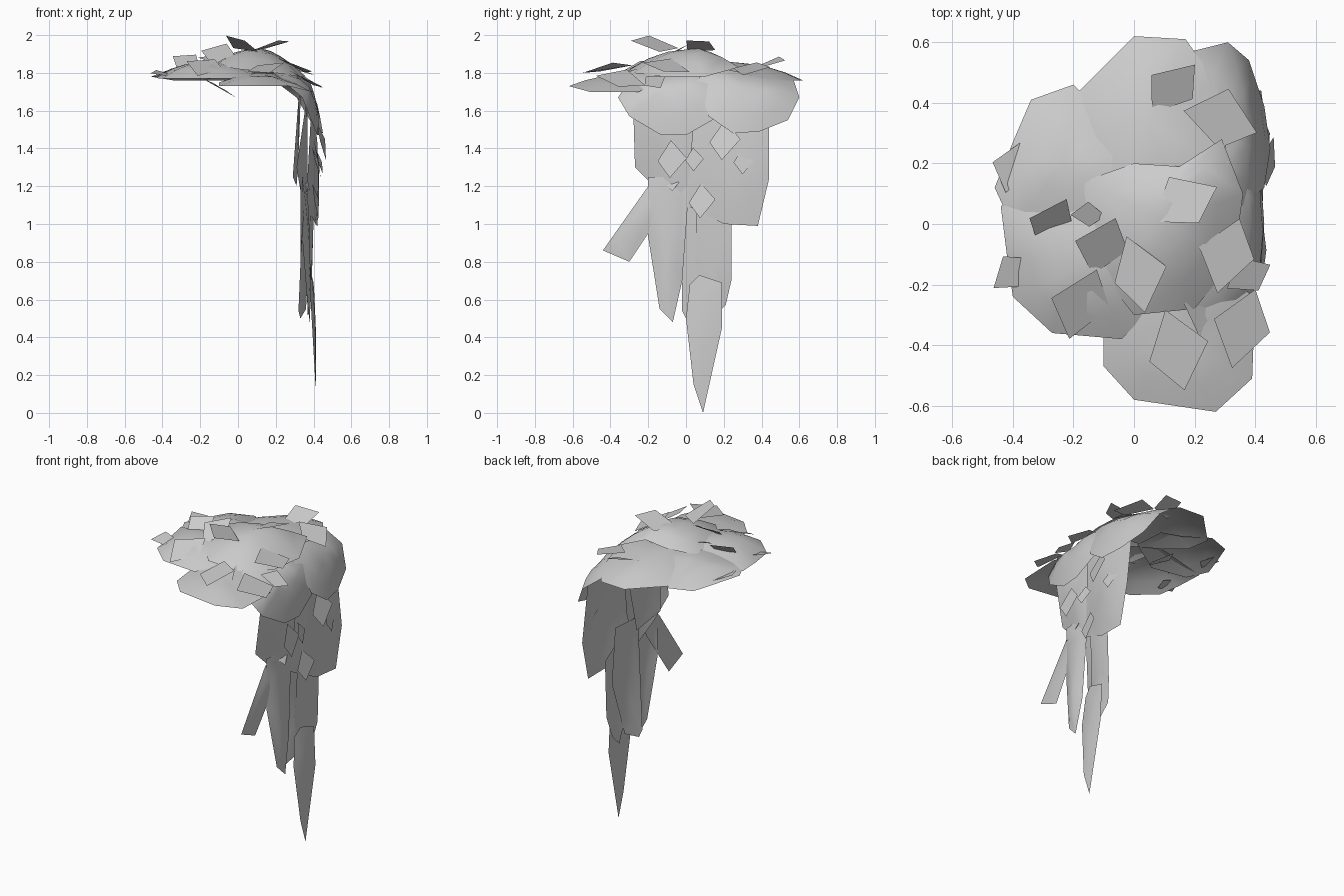
import bpy
from math import radians
from mathutils import Vector, Euler


def patch(name, outline, bulge=(0, 0, 0), rings=3):
    """Thin leafy sheet: an outline filled by shrinking rings and domed along bulge."""
    pts = [Vector(p) for p in outline]
    n = len(pts)
    mid = sum(pts, Vector()) / n
    b = Vector(bulge)
    verts = [mid + b]
    for r in range(1, rings + 1):
        t = r / rings
        verts += [mid + (p - mid) * t + b * (1 - t * t) for p in pts]
    faces = [(0, 1 + i, 1 + (i + 1) % n) for i in range(n)]
    for r in range(rings - 1):
        a, c = 1 + r * n, 1 + (r + 1) * n
        faces += [(a + i, c + i, c + (i + 1) % n, a + (i + 1) % n) for i in range(n)]
    make(name, verts, faces, True)


def make(name, verts, faces, smooth=False):
    me = bpy.data.meshes.new(name)
    me.from_pydata(verts, [], faces)
    # face up for canopy sheets, outward (+x) for hanging ones
    if sum((p.normal.z + p.normal.x) * p.area for p in me.polygons) < 0:
        me.flip_normals()
    for p in me.polygons:
        p.use_smooth = smooth
    ob = bpy.data.objects.new(name, me)
    bpy.context.collection.objects.link(ob)


def hang(name, yzx, bulge=0.02):
    """Hanging sheet given as (y, z, x) corners."""
    patch(name, [(x, y, z) for y, z, x in yzx], (bulge, 0, 0))


# Canopy sheets
patch("canopy_back", [(-.2, .42, 1.76), (0, .62, 1.76), (.17, .61, 1.76), (.27, .47, 1.76),
                      (.31, .2, 1.82), (.15, .02, 1.84), (-.1, .05, 1.83), (-.2, .25, 1.78)], (0, 0, .06))
patch("canopy_left", [(-.2, .46, 1.76), (-.34, .41, 1.76), (-.4, .27, 1.77), (-.46, .12, 1.78),
                      (-.4, -.01, 1.78), (-.2, -.08, 1.8), (0, .03, 1.83), (.0, .24, 1.82),
                      (-.08, .34, 1.78)], (0, 0, .05))
patch("canopy_front_left", [(-.44, .06, 1.78), (-.42, -.1, 1.77), (-.4, -.24, 1.77), (-.27, -.36, 1.77),
                            (-.04, -.38, 1.77), (.08, -.25, 1.79), (.08, -.02, 1.82),
                            (-.12, .1, 1.82)], (0, 0, .07))
patch("canopy_front", [(-.1, -.3, 1.75), (-.1, -.47, 1.73), (0, -.58, 1.73), (.27, -.62, 1.73),
                       (.39, -.51, 1.7), (.4, -.25, 1.7), (.24, -.08, 1.78), (.02, -.1, 1.79)], (0, 0, .05))
patch("canopy_crown", [(-.17, .14, 1.84), (0, .2, 1.86), (.15, .19, 1.87), (.29, .28, 1.83),
                       (.36, .1, 1.78), (.33, -.12, 1.78), (.2, -.28, 1.8), (0, -.3, 1.82),
                       (-.12, -.15, 1.84)], (0, 0, .1))

# Sheets folding over the right edge
patch("drape_front", [(.2, -.28, 1.79), (.34, -.36, 1.67), (.38, -.3, 1.57), (.42, -.13, 1.47),
                      (.43, 0, 1.47), (.42, .14, 1.55), (.36, .18, 1.73), (.18, .1, 1.84),
                      (.12, -.1, 1.84)], (.06, 0, .07))
patch("drape_back", [(.19, .57, 1.76), (.31, .6, 1.67), (.38, .54, 1.55), (.43, .39, 1.49),
                     (.45, .25, 1.48), (.43, .12, 1.57), (.36, .06, 1.76), (.25, .12, 1.84),
                     (.2, .35, 1.81)], (.04, .01, .06))

# Hanging sheets and strands
hang("curtain_front", [(-.28, 1.64, .36), (-.27, 1.3, .31), (-.15, 1.18, .33), (0, 1.06, .36),
                       (.08, 1.3, .36), (.12, 1.7, .36), (-.1, 1.72, .35)])
hang("curtain_inner", [(-.2, 1.66, .32), (-.16, 1.25, .29), (.05, 1.2, .31), (.15, 1.7, .33)], .01)
hang("curtain_back", [(.05, 1.65, .39), (.0, 1.1, .36), (.2, 1.0, .41), (.38, .99, .42),
                      (.44, 1.24, .42), (.44, 1.62, .38), (.25, 1.7, .38)], .03)
hang("strand_side", [(-.03, 1.3, .35), (-.2, 1.2, .33), (-.44, .86, .33), (-.3, .8, .33),
                     (-.1, 1.1, .35)], .01)
hang("strand_front", [(-.2, 1.25, .34), (-.2, .93, .34), (-.14, .55, .37), (-.07, .48, .38),
                      (-.02, .7, .37), (.02, 1.25, .36)])
hang("strand_middle", [(-.02, 1.25, .35), (-.02, .54, .32), (.0, .5, .33), (.1, .55, .36),
                       (.2, .9, .38), (.18, 1.25, .37)], .01)
hang("strand_back", [(.06, 1.2, .38), (.05, .75, .36), (.14, .5, .37), (.21, .57, .37),
                     (.24, .7, .39), (.24, 1.05, .4)], .01)
hang("strand_tip", [(.07, .73, .39), (.19, .69, .4), (.19, .45, .41), (.09, 0, .41),
                    (.04, .15, .41), (0, .5, .39), (.02, .68, .38)], .01)


def leaves(name, rows):
    """Loose kite-shaped leaves: x, y, z, size, tilt x, tilt y, turn (degrees)."""
    for i, (x, y, z, s, *ang) in enumerate(rows):
        rot = Euler([radians(a) for a in ang]).to_matrix()
        base = [(-.75, 0, 0), (.06, -.5, .05), (.7, -.04, 0), (-.05, .6, .05)]
        make(f"{name}_{i + 1}", [Vector((x, y, z)) + rot @ (Vector(p) * s) for p in base], [(0, 1, 2, 3)])


# Loose leaves on the canopy
leaves("top_leaf", [
    (.29, .34, 1.82, .18, 0, 15, -15), (.13, .45, 1.85, .15, 20, -10, 50), (.17, .07, 1.94, .17, -15, -12, 30),
    (-.27, .01, 1.85, .14, 30, -30, 60), (-.1, -.07, 1.9, .16, 10, -30, 70), (.01, -.17, 1.95, .18, -25, -8, -75),
    (-.17, -.26, 1.83, .18, 15, -20, 70), (.31, -.1, 1.83, .18, 20, 10, 75), (.38, -.17, 1.75, .12, 20, 20, 30),
    (.36, -.34, 1.76, .19, 25, 10, 75), (.14, -.42, 1.82, .19, 12, 8, -75), (-.4, .19, 1.79, .12, 15, 5, 75),
    (-.39, -.16, 1.79, .12, 15, 5, 35), (.24, -.27, 1.77, .15, 30, 0, 80), (-.15, .03, 1.87, .08, 20, 10, 0),
    (-.1, .12, 1.72, .15, 10, 28, 20)])

# Loose leaves on the hanging side
leaves("side_leaf", [
    (.42, -.08, 1.34, .14, 0, 80, 0), (.44, .2, 1.44, .15, 0, 75, -10), (.43, .3, 1.33, .1, 0, 75, 10),
    (.41, .08, 1.12, .13, 10, 80, 0), (.41, .04, 1.34, .09, 0, 75, 10), (.36, -.07, 1.21, .06, 20, 60, 0)])
